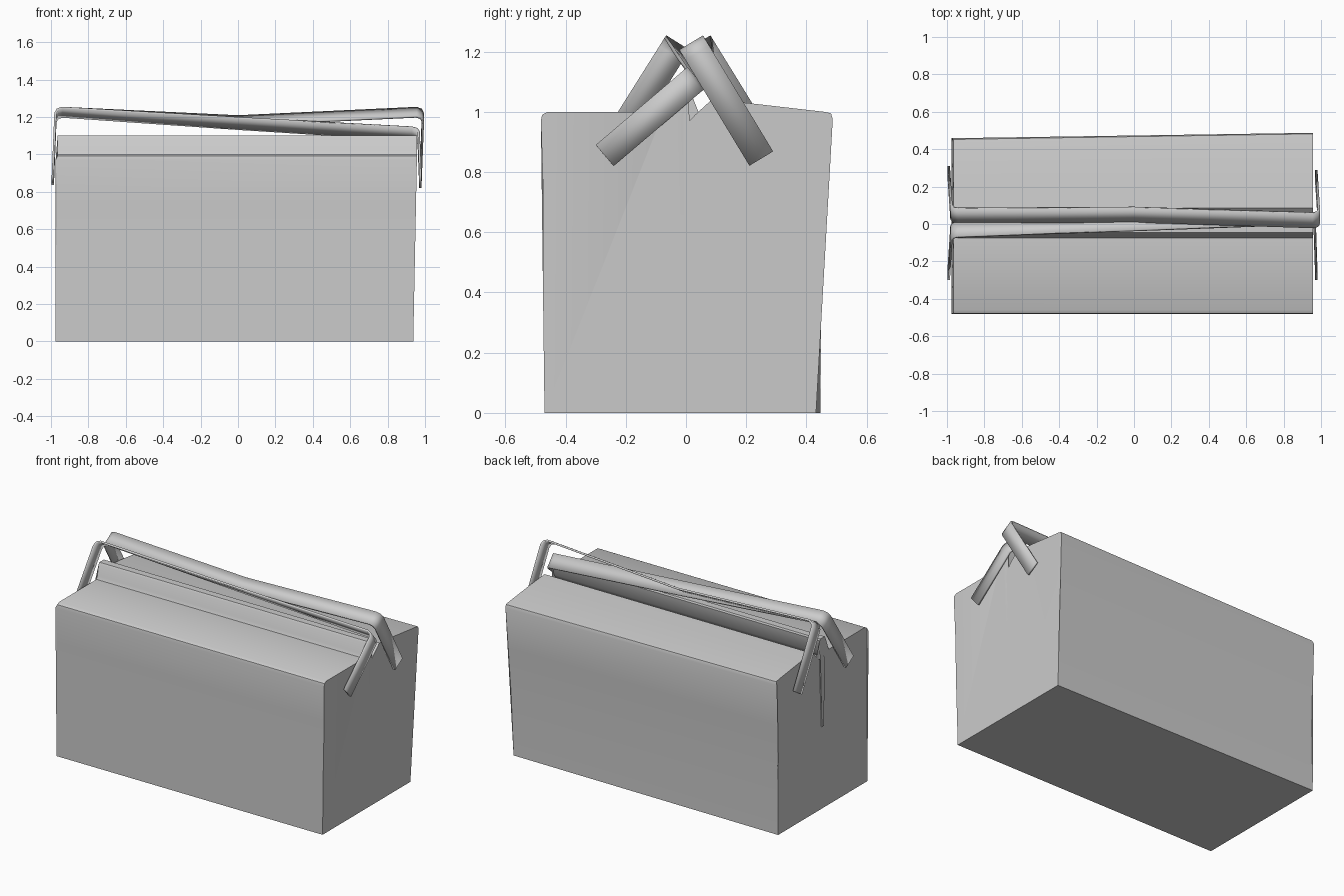
import bpy, bmesh
from mathutils import Vector

if "Cube" in bpy.data.objects:
    bpy.data.objects.remove(bpy.data.objects["Cube"])


def add_object(name, bm):
    bmesh.ops.recalc_face_normals(bm, faces=bm.faces[:])
    me = bpy.data.meshes.new(name)
    bm.to_mesh(me)
    bm.free()
    ob = bpy.data.objects.new(name, me)
    bpy.context.collection.objects.link(ob)
    return ob


def smooth(ob):
    bpy.ops.object.select_all(action='DESELECT')
    ob.select_set(True)
    bpy.context.view_layer.objects.active = ob
    bpy.ops.object.shade_smooth_by_angle(angle=0.6)


# Box body: one cross-section (y, z) with a deep central slot, drawn end to end.
# front wall, front lid, raised lip, slot, back lid, back wall
profile = [(-.47, 0), (-.475, .4), (-.475, .75), (-.482, .97), (-.478, .99), (-.46, 1.0),
           (-.075, 1.0), (-.065, 1.02), (-.052, 1.09), (-.045, 1.1), (.0, 1.1), (.005, 1.09),
           (-.01, 1.0), (-.035, .97), (-.022, .53), (-.003, .53), (.012, .97), (.03, .99),
           (.085, 1.04), (.2, 1.03), (.44, 1.0), (.462, .995), (.468, .975),
           (.452, .7), (.437, .4), (.432, 0)]


def end_ring(bm, side):
    ring = []
    for y, z in profile:
        if side > 0:
            x = .937 + .02 * min(z, 1)
            if y > .4:
                y += .02 * z
        else:
            x = -.975 if z < .98 else -.965
            if y > .4:
                y += .015 - .025 * z
        ring.append(bm.verts.new((x, y, z)))
    return ring


bm = bmesh.new()
a, b = end_ring(bm, -1), end_ring(bm, 1)
n = len(profile)
for i in range(n):
    j = (i + 1) % n
    bm.faces.new((a[i], a[j], b[j], b[i]))
caps = [bm.faces.new(a), bm.faces.new(b)]
bmesh.ops.triangulate(bm, faces=caps)
smooth(add_object("box_body", bm))


# Handles: flat ribbons running up one end, along the top and down the other end
def handle(name, left_foot, left_top, mid, right_top, right_foot, width=.092):
    def normal(foot, top):
        d = Vector((0, top[1] - foot[1], top[2] - foot[2])).normalized()
        return Vector((0, d.z, -d.y))

    def corner(foot, top, inward):
        foot, top = Vector(foot), Vector(top)
        down = (foot - top).normalized() * .035
        along = Vector((inward * .035, 0, 0))
        return [foot, top + down, top + down * .3 + along * .3, top + along]

    nl, nr = normal(left_foot, left_top), normal(right_foot, right_top)
    left = corner(left_foot, left_top, 1)
    right = corner(right_foot, right_top, -1)[::-1]
    pts = left + [Vector(mid)] + right
    norms = [nl] * 4 + [((nl + nr) / 2).normalized()] + [nr] * 4
    bm = bmesh.new()
    rows = [(bm.verts.new(p - w * width / 2), bm.verts.new(p + w * width / 2))
            for p, w in zip(pts, norms)]
    for r, s in zip(rows, rows[1:]):
        bm.faces.new((r[0], r[1], s[1], s[0]))
    ob = add_object(name, bm)
    mod = ob.modifiers.new("thickness", 'SOLIDIFY')
    mod.thickness = .012
    mod.offset = 0
    smooth(ob)


handle("front_handle", (-.99, -.26, .86), (-.975, -.03, 1.225), (0, -.0, 1.165),
       (.965, .03, 1.11), (.975, -.27, .855))
handle("back_handle", (-.99, .27, .86), (-.975, .045, 1.225), (0, .05, 1.18),
       (.99, .02, 1.225), (.975, .25, .845))
